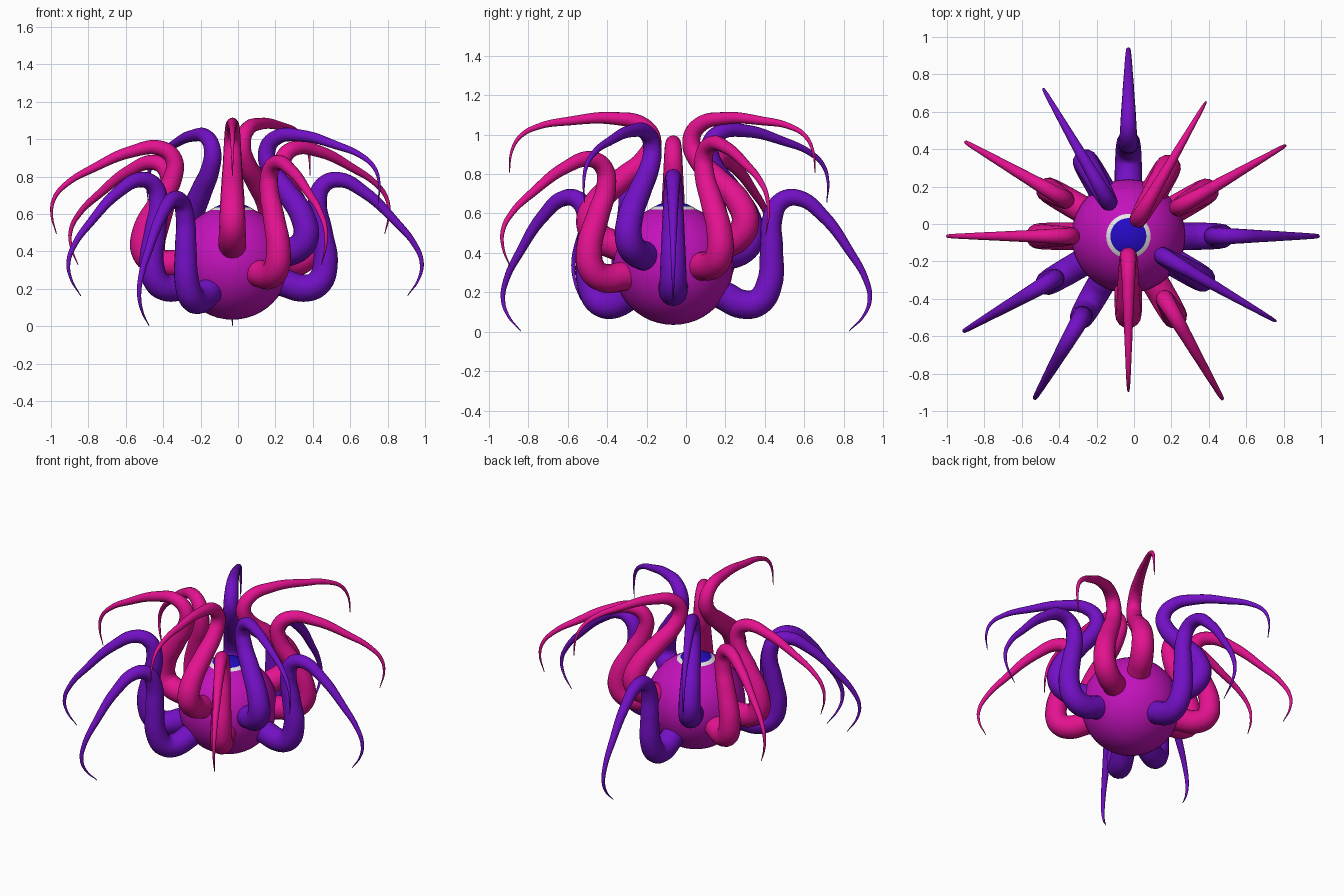
import bpy, bmesh
from math import radians
from mathutils import Matrix, Vector

cube = bpy.data.objects.get("Cube")
if cube:
    bpy.data.objects.remove(cube, do_unlink=True)

CENTRE = Vector((-0.03, -0.065, 0.34))


def material(name, r, g, b):
    m = bpy.data.materials.new(name)
    m.use_nodes = True
    m.diffuse_color = (r, g, b, 1)
    m.node_tree.nodes["Principled BSDF"].inputs["Base Color"].default_value = (r, g, b, 1)
    return m


magenta = material("magenta", 0.55, 0.006, 0.5)
pink = material("hot_pink", 0.78, 0.006, 0.28)
purple = material("violet", 0.17, 0.005, 0.56)
white = material("eye_white", 0.8, 0.8, 0.8)
blue = material("iris_blue", 0.018, 0.003, 0.56)


def ball(name, radius, location, rings, mats):
    bm = bmesh.new()
    bmesh.ops.create_uvsphere(bm, u_segments=32, v_segments=rings, radius=radius)
    mesh = bpy.data.meshes.new(name)
    bm.to_mesh(mesh)
    bm.free()
    for m in mats:
        mesh.materials.append(m)
    mesh.shade_smooth()
    ob = bpy.data.objects.new(name, mesh)
    ob.location = location
    bpy.context.collection.objects.link(ob)
    return ob


# Body and the eye set into its top
ball("body", 0.305, CENTRE, 24, [magenta])
eye = ball("eye", 0.2, CENTRE + Vector((0, 0, 0.12)), 25, [white, blue])
for face in eye.data.polygons:
    face.material_index = int(face.center.z > 0.174)

# Tentacle path in its radial plane: distance out, height, thickness
PATH = [(0.2, -0.045, 0.074), (0.3, -0.06, 0.074), (0.4, -0.068, 0.073),
        (0.47, -0.03, 0.07), (0.492, 0.07, 0.066), (0.44, 0.25, 0.058),
        (0.393, 0.39, 0.051), (0.405, 0.49, 0.046), (0.48, 0.535, 0.041),
        (0.63, 0.493, 0.032), (0.82, 0.368, 0.022), (0.945, 0.262, 0.015),
        (0.997, 0.175, 0.011), (0.997, 0.09, 0.007), (0.953, -0.012, 0.002)]


def tentacle_mesh(name, mat):
    curve = bpy.data.curves.new(name + "_path", "CURVE")
    curve.dimensions = "3D"
    curve.bevel_depth = 1
    curve.bevel_resolution = 6
    curve.resolution_u = 6
    curve.use_fill_caps = True
    spline = curve.splines.new("BEZIER")
    spline.bezier_points.add(len(PATH) - 1)
    for point, (out, up, thick) in zip(spline.bezier_points, PATH):
        point.co = (out, 0, up)
        point.radius = thick
        point.handle_left_type = point.handle_right_type = "AUTO"
    helper = bpy.data.objects.new(name + "_path", curve)
    bpy.context.collection.objects.link(helper)
    graph = bpy.context.evaluated_depsgraph_get()
    mesh = bpy.data.meshes.new_from_object(helper.evaluated_get(graph))
    bpy.data.objects.remove(helper, do_unlink=True)
    mesh.materials.clear()
    mesh.materials.append(mat)
    mesh.shade_smooth()
    return mesh


pink_mesh = tentacle_mesh("pink_tentacle", pink)
purple_mesh = tentacle_mesh("purple_tentacle", purple)

# Twelve tentacles, one every 30 degrees from +x, each tilted up or down
TILTS = [-10, 10, 30, -20, 20, 0, 10, -10, -20, 30, 0, 20]
for i, tilt in enumerate(TILTS):
    mesh = pink_mesh if tilt in (0, 10, 30) else purple_mesh
    ob = bpy.data.objects.new(f"tentacle_{i + 1}", mesh)
    ob.matrix_world = (Matrix.Translation(CENTRE)
                       @ Matrix.Rotation(radians(30 * i), 4, "Z")
                       @ Matrix.Rotation(radians(-tilt), 4, "Y"))
    bpy.context.collection.objects.link(ob)
